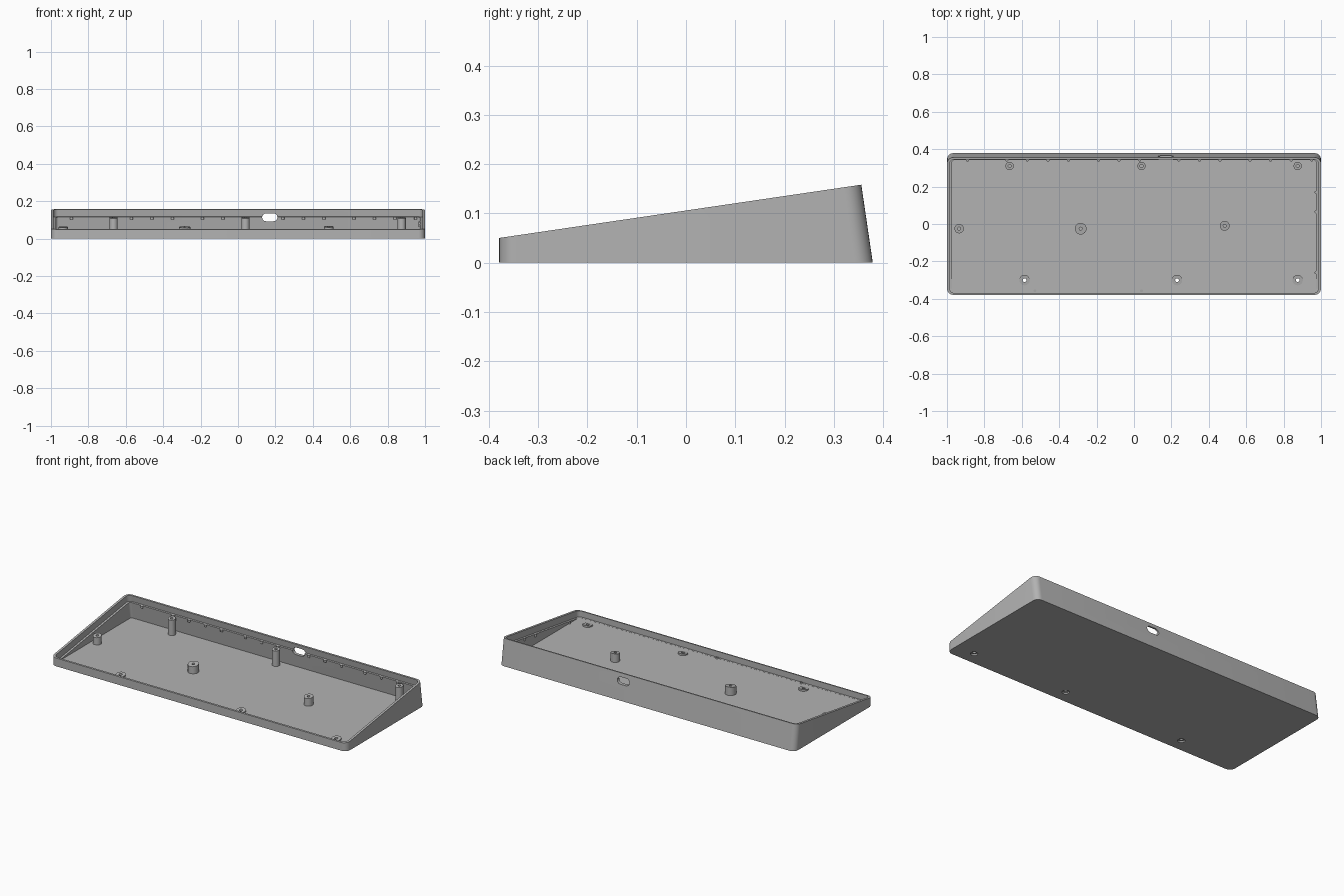
import bpy, bmesh, math

if "Cube" in bpy.data.objects:
    bpy.data.objects.remove(bpy.data.objects["Cube"])

K = 0.147            # slope of the tilted top
TOP = 0.1059         # height of the top plane at y = 0
LEDGE = TOP - 0.04   # plane of the inner ledge and post tops
FLOOR = 0.015

grey = bpy.data.materials.new("case_grey")
grey.diffuse_color = (0.45, 0.45, 0.45, 1)
grey.use_nodes = True
grey.node_tree.nodes["Principled BSDF"].inputs["Base Color"].default_value = grey.diffuse_color


def make(name, bm):
    bmesh.ops.recalc_face_normals(bm, faces=bm.faces)
    me = bpy.data.meshes.new(name)
    bm.to_mesh(me)
    bm.free()
    me.materials.append(grey)
    ob = bpy.data.objects.new(name, me)
    bpy.context.collection.objects.link(ob)
    return ob


def activate(ob):
    bpy.ops.object.select_all(action='DESELECT')
    ob.select_set(True)
    bpy.context.view_layer.objects.active = ob


def smooth(ob):
    activate(ob)
    bpy.ops.object.shade_smooth_by_angle(angle=math.radians(35))


def bridge(bm, loops):
    """Join successive closed loops of points and cap both ends."""
    rings = [[bm.verts.new(p) for p in lp] for lp in loops]
    n = len(rings[0])
    for a, b in zip(rings, rings[1:]):
        for i in range(n):
            j = (i + 1) % n
            bm.faces.new((a[i], a[j], b[j], b[i]))
    return rings


def rounded_loop(ix, iy, r, plane=None, z=0.0):
    """Rounded rectangle, flat at z or lying on the tilted plane; back side leans."""
    pts = []
    hx, hy = 1 - ix - r, 0.379 - iy - r
    for q, (sx, sy) in enumerate(((1, 1), (-1, 1), (-1, -1), (1, -1))):
        for s in range(8):
            a = math.radians(90 * q + 90 * s / 7)
            x, y = sx * hx + r * math.cos(a), sy * hy + r * math.sin(a)
            lean = K if y > 0 else 0
            h = z if plane is None else max((plane + K * y) / (1 + lean * lean), FLOOR + 0.0005)
            pts.append((x, y - lean * h, h))
    return pts


# Tray: outer wall, rim, recess, ledge, cavity, floor
bm = bmesh.new()
rings = bridge(bm, [
    rounded_loop(0, 0, 0.035),
    rounded_loop(0, 0, 0.035, TOP),
    rounded_loop(0.014, 0.010, 0.025, TOP),
    rounded_loop(0.014, 0.010, 0.025, LEDGE),
    rounded_loop(0.027, 0.020, 0.014, LEDGE),
    rounded_loop(0.027, 0.020, 0.014, z=FLOOR),
])
bm.faces.new(rings[0])
bm.faces.new(rings[-1])
tray = make("tray", bm)


def circle(x, y, r, z, n=24, tilt=0.0):
    return [(x + r * math.cos(t), y + r * math.sin(t), z + tilt * r * math.sin(t))
            for t in (2 * math.pi * i / n for i in range(n))]


def solid(name, loops):
    bm = bmesh.new()
    r = bridge(bm, loops)
    bm.faces.new(r[0])
    bm.faces.new(r[-1])
    return make(name, bm)


def cut(target, cutter):
    activate(target)
    m = target.modifiers.new("cut", 'BOOLEAN')
    m.operation = 'DIFFERENCE'
    m.solver = 'EXACT'
    m.object = cutter
    bpy.ops.object.modifier_apply(modifier=m.name)
    bpy.data.objects.remove(cutter)


# Cable port through the back wall
def port(y):
    pts = []
    for side, start in ((1, -90), (-1, 90)):
        for s in range(9):
            a = math.radians(start + 180 * s / 8)
            pts.append((0.17 + side * 0.020 + 0.021 * math.cos(a), y, 0.114 + 0.021 * math.sin(a)))
    return pts


cut(tray, solid("port_cutter", [port(0.30), port(0.45)]))

# Countersunk screw holes through the floor at the front
front_posts = [(-0.585, -0.30), (0.23, -0.30), (0.875, -0.30)]
for x, y in front_posts:
    cut(tray, solid("screw_cutter", [
        circle(x, y, 0.020, -0.01), circle(x, y, 0.020, 0.009),
        circle(x, y, 0.010, 0.009), circle(x, y, 0.010, 0.04)]))
smooth(tray)


# Standoff posts with tilted tops and screw holes
def post(name, x, y, r, hole):
    h = LEDGE + K * y
    bm = bmesh.new()
    bridge(bm, [circle(x, y, r, FLOOR - 0.001), circle(x, y, r, h, tilt=K),
                circle(x, y, hole, h, tilt=K), circle(x, y, hole, FLOOR - 0.001)])
    smooth(make(name, bm))


for x, y in front_posts:
    post("front_post", x, y, 0.028, 0.010)
for x in (-0.665, 0.04, 0.875):
    post("back_post", x, 0.31, 0.022, 0.008)
for x, y, r in ((-0.935, -0.025, 0.025), (-0.285, -0.025, 0.031), (0.485, -0.01, 0.026)):
    post("middle_post", x, y, r, 0.008)


# Small locating nubs along the inner walls, just under the ledge
def nub(x, y, r=0.008):
    h = max(LEDGE + K * y, 0.022)
    smooth(solid("wall_nub", [circle(x, y, r, h - 0.014, 12), circle(x, y, r, h, 12, K)]))


for x in (-0.89, -0.68, -0.57, -0.46, -0.35, -0.19, -0.08, 0.03,
          0.24, 0.35, 0.46, 0.62, 0.73, 0.84, 0.95):
    nub(x, 0.342)
for y in (0.17, 0.065, -0.26):
    nub(0.973, y)
for x in (-0.53, 0.04):
    nub(x, -0.357)
